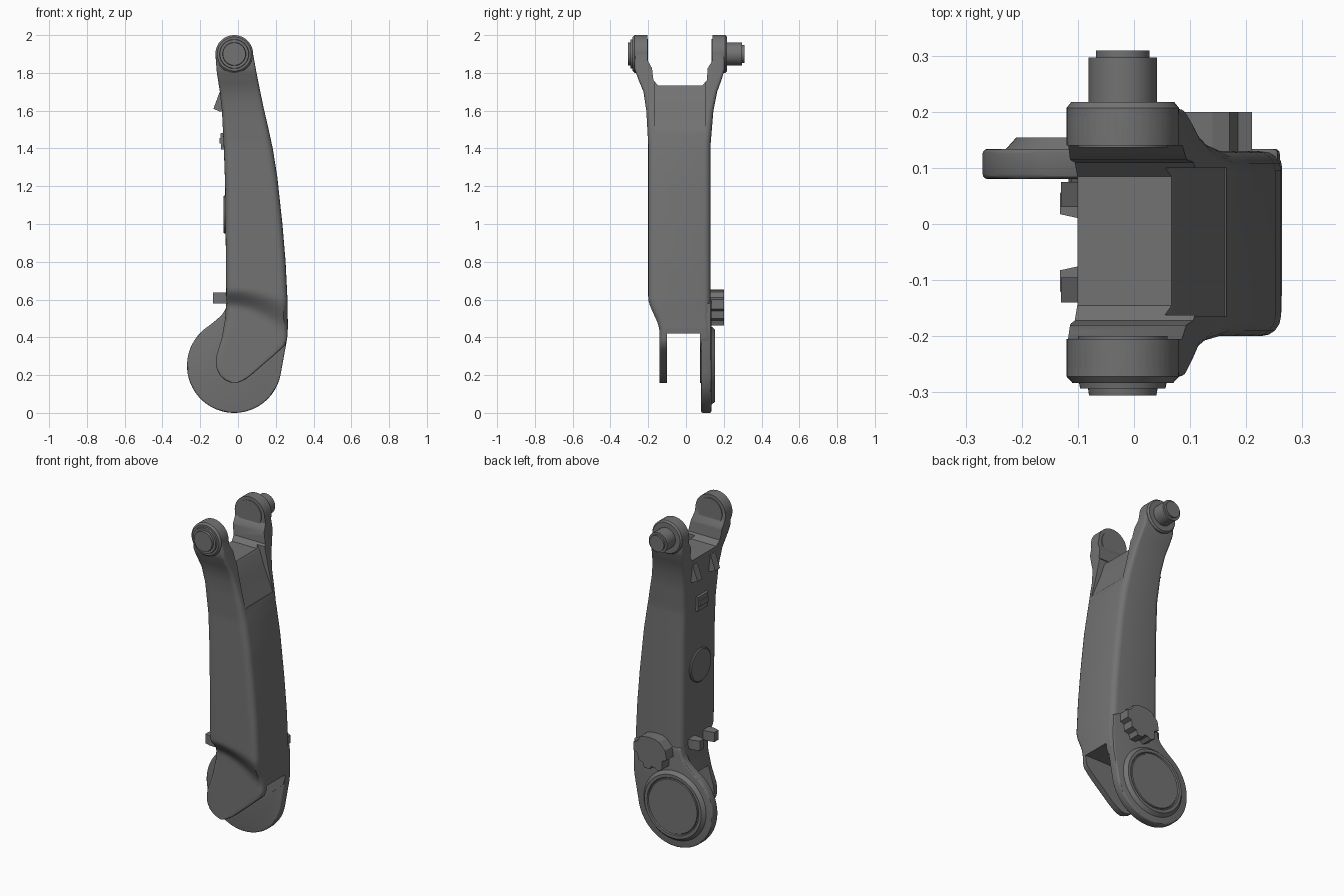
import bpy, bmesh, math

if "Cube" in bpy.data.objects:
    bpy.data.objects.remove(bpy.data.objects["Cube"])

mat = bpy.data.materials.new("dark_grey")
mat.diffuse_color = (0.17, 0.17, 0.17, 1)
mat.use_nodes = True
mat.node_tree.nodes["Principled BSDF"].inputs["Base Color"].default_value = mat.diffuse_color
CX = -0.02  # shared x of both joint axes


def finish(name, bm, smooth=True):
    bmesh.ops.remove_doubles(bm, verts=bm.verts, dist=1e-5)
    bmesh.ops.recalc_face_normals(bm, faces=bm.faces)
    me = bpy.data.meshes.new(name)
    bm.to_mesh(me)
    bm.free()
    me.materials.append(mat)
    ob = bpy.data.objects.new(name, me)
    bpy.context.collection.objects.link(ob)
    if smooth:
        shade(ob)
    return ob


def activate(ob):
    bpy.ops.object.select_all(action='DESELECT')
    ob.select_set(True)
    bpy.context.view_layer.objects.active = ob


def shade(ob):
    activate(ob)
    bpy.ops.object.shade_smooth_by_angle(angle=math.radians(30))


def prism(name, pts, a, b, axis='y', smooth=False):
    """Extrude a 2D outline (xz for axis y, yz for axis x, xy for axis z)."""
    bm = bmesh.new()
    at = {'y': lambda p, t: (p[0], t, p[1]), 'x': lambda p, t: (t, p[0], p[1]),
          'z': lambda p, t: (p[0], p[1], t)}[axis]
    lo = [bm.verts.new(at(p, a)) for p in pts]
    hi = [bm.verts.new(at(p, b)) for p in pts]
    n = len(pts)
    bm.faces.new(lo)
    bm.faces.new(hi)
    for i in range(n):
        bm.faces.new((lo[i], lo[(i + 1) % n], hi[(i + 1) % n], hi[i]))
    return finish(name, bm, smooth)


def lathe(name, prof, c, axis='y', n=48):
    """Spin (radius, distance) points about an axis through c."""
    bm = bmesh.new()
    rings = []
    for r, d in prof:
        ring = []
        for i in range(n):
            t = 2 * math.pi * i / n
            u, v = c[0] + r * math.cos(t), c[1] + r * math.sin(t)
            ring.append(bm.verts.new((u, d, v) if axis == 'y' else (d, u, v)))
        rings.append(ring)
    for a, b in zip(rings, rings[1:]):
        for i in range(n):
            bm.faces.new((a[i], a[(i + 1) % n], b[(i + 1) % n], b[i]))
    return finish(name, bm)


def cut(ob, cutter):
    activate(ob)
    m = ob.modifiers.new("cut", 'BOOLEAN')
    m.operation, m.solver, m.object = 'DIFFERENCE', 'EXACT', cutter
    bpy.ops.object.modifier_apply(modifier=m.name)
    bpy.data.objects.remove(cutter)


def lerp(tab, z):
    if z <= tab[0][0]:
        return tab[0][1]
    for (z0, v0), (z1, v1) in zip(tab, tab[1:]):
        if z <= z1:
            return v0 + (v1 - v0) * (z - z0) / (z1 - z0)
    return tab[-1][1]


# Leg shell: rounded rectangles lofted up z, edges given as (z, value)
LEFT = [(.158, -.02), (.163, -.045), (.175, -.07), (.2, -.097), (.235, -.113), (.27, -.117),
        (.31, -.112), (.4, -.085), (.5, -.068), (.6, -.062), (1.2, -.068), (1.4, -.075),
        (1.6, -.085), (1.7, -.096), (1.8, -.112), (1.9, -.12)]
RIGHT = [(.158, -.015), (.163, .01), (.175, .035), (.2, .07), (.25, .127), (.3, .185),
         (.335, .225), (.36, .25), (.39, .26), (.45, .264), (.6, .262), (.8, .252), (1.0, .235),
         (1.25, .208), (1.4, .184), (1.52, .158), (1.6, .139), (1.7, .118), (1.8, .098), (1.9, .08)]
FRONT = [(1.42, -.2), (1.6, -.21), (1.7, -.225), (1.76, -.25), (1.82, -.272), (2, -.272)]
BACK = [(1.42, .13), (1.6, .145), (1.7, .165), (1.76, .187), (1.82, .205), (2, .205)]
RAD = [(.3, .012), (.5, .035), (1.4, .035), (1.8, .015)]


def front_y(x, z):
    # the lower lobe is set back: a sharp step on the left, a long slope on the right
    k = min(max((x + .06) / .3, 0), 1)
    top, bot = .66 - .05 * k * k, .56 - .14 * k * k
    s = min(max((top - z) / (top - bot), 0), 1)
    return lerp(FRONT, z) + .06 * s * s * (3 - 2 * s)


zs = sorted({z for t in (LEFT, RIGHT, FRONT) for z, _ in t if z <= 1.9}
            | {.41 + .015 * i for i in range(18)} | {.7 + .05 * i for i in range(24)}
            | {1.9 + .0999 * math.sin(math.radians(a)) for a in range(8, 91, 8)} | {1.9999})
bm = bmesh.new()
rings = []
for z in zs:
    if z > 1.9:
        h = math.sqrt(max(.01 - (z - 1.9) ** 2, 1e-6))
        x0, x1 = CX - h, CX + h
    else:
        x0, x1 = lerp(LEFT, z), lerp(RIGHT, z)
    r = min(lerp(RAD, z), (x1 - x0) * .45)
    y0, y1 = -.2, lerp(BACK, z)
    pts = []
    for cx, cy, a0 in ((x1 - r, y1 - r, 0), (x0 + r, y1 - r, 90),
                       (x0 + r, r, 180), (x1 - r, r, 270)):
        arc = [math.radians(a0 + 22.5 * i) for i in range(5)]
        new = [(cx + r * math.cos(a), cy + r * math.sin(a)) for a in arc]
        if a0 >= 180:
            new = [(x, y + front_y(x, z)) for x, y in new]
        if a0 == 270:
            pts += [(x0 + r + (x1 - x0 - 2 * r) * i / 10,
                     front_y(x0 + r + (x1 - x0 - 2 * r) * i / 10, z)) for i in range(1, 10)]
        pts += new
    rings.append([bm.verts.new((x, y, z)) for x, y in pts])
n = len(rings[0])
for a, b in zip(rings, rings[1:]):
    for i in range(n):
        bm.faces.new((a[i], a[(i + 1) % n], b[(i + 1) % n], b[i]))
bm.faces.new(rings[0])
bm.faces.new(rings[-1])
shell = finish("leg_shell", bm, False)

# Fork at the top, sloped saddle between its arms, slot at the knee
cut(shell, prism("fork_cutter", [(-.205, 2.1), (-.205, 1.87), (-.18, 1.825), (-.172, 1.76),
                                 (-.145, 1.732), (.085, 1.732), (.11, 1.76), (.115, 1.825),
                                 (.14, 1.865), (.14, 2.1)], -.5, .5, 'x'))
cut(shell, prism("saddle_cutter", [(.055, 1.75), (.075, 1.72), (.105, 1.63), (.162, 1.49),
                                   (.3, 1.5), (.3, 1.75)], -.165, .1))
cut(shell, prism("knee_cutter", [(-.1, -.1), (.075, -.1), (.075, .42), (-.1, .42)], -.5, .5, 'x'))
shade(shell)

# Knee housing: round plate that blends into the shell, with a raised cover
arc = [(CX + .25 * math.cos(math.radians(a)), .25 + .25 * math.sin(math.radians(a)))
       for a in range(122, 353, 5)]
housing = prism("knee_housing", arc + [(.243, .3), (.256, .37), (.26, .45), (.256, .58), (.22, .6),
                (0, .6), (-.055, .6), (-.063, .555), (-.085, .518), (-.115, .492)], .08, .134)
activate(housing)
bev = housing.modifiers.new("rim", 'BEVEL')
bev.width, bev.segments, bev.limit_method, bev.angle_limit = .009, 3, 'ANGLE', math.radians(60)
bpy.ops.object.modifier_apply(modifier="rim")
shade(housing)
lathe("knee_cover", [(0, .12), (.208, .12), (.208, .134), (.19, .154), (.172, .154),
                     (.168, .147), (.163, .147), (.16, .152), (0, .152)], (CX, .25), n=64)

# Hip bosses and pin
lathe("hip_boss_front", [(0, -.2), (.08, -.2), (.08, -.205), (.1, -.205), (.1, -.272), (.09, -.283),
                         (.078, -.283), (.076, -.293), (.062, -.293), (.06, -.306), (0, -.306)],
      (CX, 1.9))
lathe("hip_boss_back", [(0, .136), (.08, .136), (.08, .14), (.1, .14), (.1, .207), (.092, .217),
                        (.061, .217), (.061, .297), (.048, .297), (.048, .309), (0, .309)],
      (CX, 1.9))

# Notched bracket above the knee
prism("notched_bracket", [(0, .6), (.04, .64), (.07, .65), (.1, .653), (.14, .65), (.17, .64),
                          (.185, .61), (.21, .6), (.21, .55), (.185, .54), (.18, .5), (.15, .49),
                          (.14, .462), (.1, .462), (.095, .48), (.07, .48), (.05, .465),
                          (.02, .48), (.02, .53), (-.01, .545)], .12, .2)

# Fittings on the rear edge of the shell
lathe("round_cap", [(0, -.05), (.1, -.05), (.1, -.073), (.094, -.078), (0, -.078)],
      (-.035, 1.05), 'x')
prism("cable_pad", [(-.06, 1.395), (-.09, 1.395), (-.092, 1.48), (-.065, 1.485)], -.08, .015)
prism("cable_pad_rib", [(-.06, 1.425), (-.099, 1.425), (-.099, 1.455), (-.06, 1.455)], -.075, .01)
for i, s in enumerate((1, -1)):
    mid = -.0325
    y0, y1 = mid + s * .0625, mid + s * .1075
    prism(f"upper_clip_{i}", [(-.13, 1.61), (-.095, 1.595), (-.055, 1.6), (-.07, 1.71),
                              (-.097, 1.7)], min(y0, y1), max(y0, y1))
    prism(f"lower_clip_{i}", [(-.05, mid + s * .04), (-.095, mid + s * .042), (-.132, mid + s * .05),
                              (-.132, mid + s * .088), (-.095, mid + s * .1), (-.05, mid + s * .1)],
          .58, .638, 'z')
